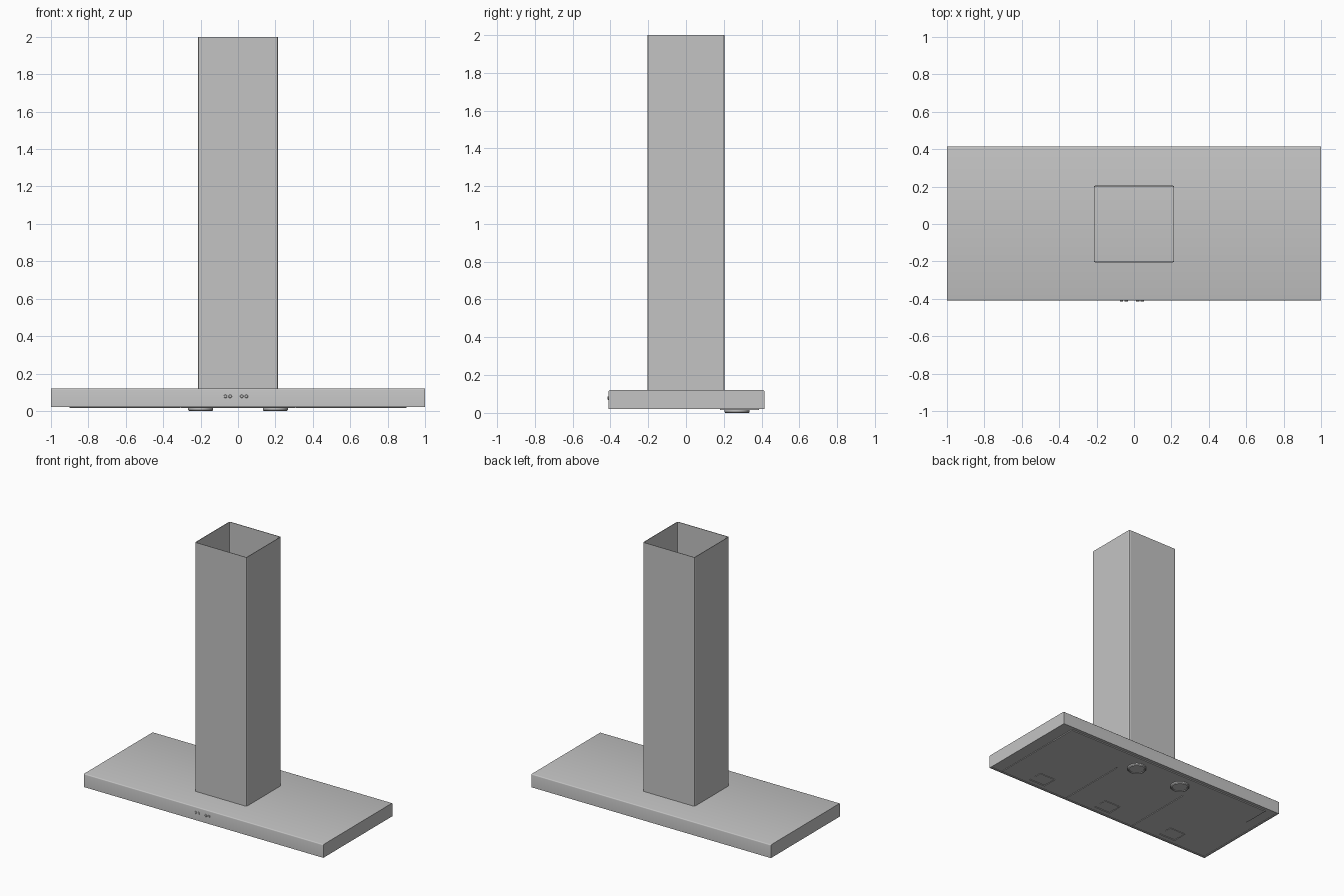
import bpy, bmesh, math
from mathutils import Matrix, Vector

cube = bpy.data.objects.get("Cube")
if cube:
    bpy.data.objects.remove(cube, do_unlink=True)

steel = bpy.data.materials.new("brushed_grey")
steel.use_nodes = True
GREY = (0.55, 0.55, 0.55, 1)
steel.diffuse_color = GREY
steel.node_tree.nodes["Principled BSDF"].inputs["Base Color"].default_value = GREY


def finish(name, bm):
    bmesh.ops.recalc_face_normals(bm, faces=bm.faces)
    mesh = bpy.data.meshes.new(name)
    bm.to_mesh(mesh)
    bm.free()
    mesh.materials.append(steel)
    obj = bpy.data.objects.new(name, mesh)
    bpy.context.collection.objects.link(obj)
    return obj


def box_bm(lo, hi):
    bm = bmesh.new()
    lo, hi = Vector(lo), Vector(hi)
    bmesh.ops.create_cube(bm, size=1, matrix=Matrix.Translation((lo + hi) / 2)
                          @ Matrix.Diagonal((*(hi - lo), 1)))
    return bm


def box(name, lo, hi):
    return finish(name, box_bm(lo, hi))


def smooth(obj):
    bpy.ops.object.select_all(action="DESELECT")
    obj.select_set(True)
    bpy.context.view_layer.objects.active = obj
    bpy.ops.object.shade_smooth_by_angle(angle=math.radians(35))


def lathe(name, profile, matrix, steps=40):
    """Turn a (radius, height) profile about its local z axis."""
    bm = bmesh.new()
    verts = [bm.verts.new((r, 0, h)) for r, h in profile]
    edges = [bm.edges.new(pair) for pair in zip(verts, verts[1:])]
    bmesh.ops.spin(bm, geom=verts + edges, axis=(0, 0, 1), cent=(0, 0, 0),
                   angle=math.tau, steps=steps)
    bmesh.ops.remove_doubles(bm, verts=bm.verts, dist=1e-5)
    bmesh.ops.transform(bm, matrix=matrix, verts=bm.verts)
    obj = finish(name, bm)
    smooth(obj)
    return obj


# Canopy: flat slab with folded long top edges and a shallow recess underneath
bm = box_bm((-1, -0.41, 0.02), (1, 0.415, 0.12))
folds = [e for e in bm.edges if all(v.co.z > 0.1 for v in e.verts)
         and abs(e.verts[0].co.x - e.verts[1].co.x) > 1]
bmesh.ops.bevel(bm, geom=folds, offset=0.007, segments=3, profile=0.5, affect="EDGES")
bm.normal_update()
underside = [f for f in bm.faces if f.normal.z < -0.9]
bmesh.ops.inset_region(bm, faces=underside, thickness=0.018)
ret = bmesh.ops.extrude_face_region(bm, geom=underside)
bmesh.ops.translate(bm, vec=(0, 0, 0.004),
                    verts=[g for g in ret["geom"] if isinstance(g, bmesh.types.BMVert)])
bmesh.ops.delete(bm, geom=underside, context="FACES_ONLY")
smooth(finish("canopy", bm))

# Chimney: open sheet-metal tube with tight folded corners
bm = box_bm((-0.215, -0.205, 0.118), (0.215, 0.205, 2))
bmesh.ops.delete(bm, geom=[f for f in bm.faces if abs(f.normal.z) > 0.9],
                 context="FACES_ONLY")
corners = [e for e in bm.edges if abs(e.verts[0].co.z - e.verts[1].co.z) > 1]
bmesh.ops.bevel(bm, geom=corners, offset=0.009, segments=2, profile=0.5, affect="EDGES")
chimney = finish("chimney", bm)
sheet = chimney.modifiers.new("sheet_thickness", "SOLIDIFY")
sheet.thickness = 0.004
sheet.offset = -1

# Plate that carries the lamps, along the rear of the underside
box("lamp_plate", (-0.9, 0.18, 0.016), (0.9, 0.385, 0.026))

# Three filter panels, each with a recessed square pull holding a grip
for i, x in enumerate((-0.605, 0, 0.605)):
    half = 0.294 if x else 0.304
    bm = box_bm((x - half, -0.385, 0.0195), (x + half, 0.176, 0.026))
    for axis, cuts in ((Vector((1, 0, 0)), (x - 0.07, x + 0.07)),
                       (Vector((0, 1, 0)), (-0.355, -0.235))):
        for c in cuts:
            bmesh.ops.bisect_plane(bm, geom=bm.verts[:] + bm.edges[:] + bm.faces[:],
                                   plane_co=axis * c, plane_no=axis)
    bm.normal_update()
    pull = [f for f in bm.faces if f.normal.z < -0.9
            and abs(f.calc_center_median().x - x) < 0.06
            and -0.35 < f.calc_center_median().y < -0.24]
    bmesh.ops.inset_region(bm, faces=pull, thickness=0.004, depth=-0.004)
    finish(f"filter_panel_{i + 1}", bm)
    box(f"filter_grip_{i + 1}", (x - 0.066, -0.3, 0.0195), (x + 0.066, -0.24, 0.024))

# Round lamps: stepped rim around a slightly sunken lens
lamp_profile = [(0.067, 0.02), (0.067, 0.006), (0.062, 0.0), (0.055, 0.0),
                (0.052, 0.005), (0.0, 0.005)]
for side, x in (("right", -0.2), ("left", 0.2)):
    lathe(f"lamp_{side}", lamp_profile, Matrix.Translation((x, 0.27, 0)))

# Control buttons: two pairs on the front edge
button_profile = [(0.009, -0.002), (0.009, 0.003), (0.007, 0.005), (0.0, 0.005)]
for i, x in enumerate((-0.067, -0.042, 0.02, 0.045)):
    lathe(f"button_{i + 1}", button_profile,
          Matrix.Translation((x, -0.41, 0.078)) @ Matrix.Rotation(math.pi / 2, 4, "X"), 20)
